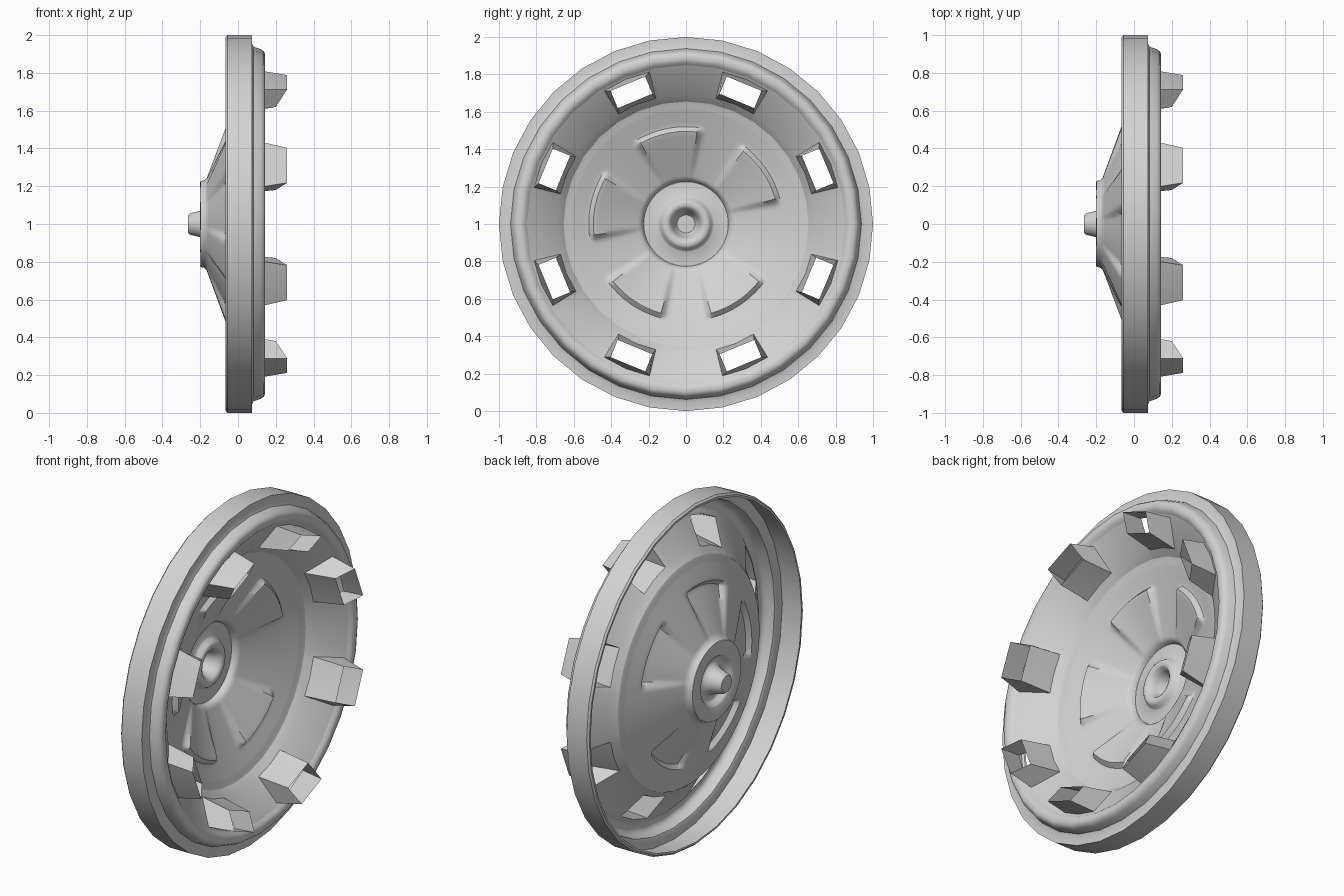
import bpy, bmesh, math

if "Cube" in bpy.data.objects:
    bpy.data.objects.remove(bpy.data.objects["Cube"], do_unlink=True)

grey = bpy.data.materials.new("light_grey")
grey.use_nodes = True
COLOUR = (0.65, 0.65, 0.65, 1)
grey.diffuse_color = COLOUR
grey.node_tree.nodes["Principled BSDF"].inputs["Base Color"].default_value = COLOUR

STEP = 360 / 32          # the rim has 32 sides


def point(x, r, deg):
    a = math.radians(deg)
    return (x, r * math.cos(a), 1 + r * math.sin(a))


def faceted(r, deg):
    """Radius at an angle on a 32-sided polygon."""
    half = math.radians(STEP / 2)
    return r * math.cos(half) / math.cos(math.radians(deg % STEP) - half)


def lathe(bm, profile, angles, bump=None, skip=None, polygon=False):
    """Sweep an (x, r) profile round the x axis, leaving out skipped faces."""
    rows = []
    for x, r in profile:
        rows.append([bm.verts.new(point(x + (bump(r, a) if bump else 0),
                                        faceted(r, a) if polygon else r, a))
                     for a in angles])
    n = len(angles)
    for i in range(len(rows) - 1):
        for j in range(n):
            if skip and skip(i, j):
                continue
            k = (j + 1) % n
            bm.faces.new((rows[i][j], rows[i][k], rows[i + 1][k], rows[i + 1][j]))
    return rows


def finish(name, bm, angle):
    bmesh.ops.remove_doubles(bm, verts=bm.verts, dist=1e-5)
    bmesh.ops.recalc_face_normals(bm, faces=bm.faces)
    mesh = bpy.data.meshes.new(name)
    bm.to_mesh(mesh)
    bm.free()
    mesh.materials.append(grey)
    ob = bpy.data.objects.new(name, mesh)
    bpy.context.collection.objects.link(ob)
    bpy.ops.object.select_all(action="DESELECT")
    ob.select_set(True)
    bpy.context.view_layer.objects.active = ob
    bpy.ops.object.shade_smooth_by_angle(angle=math.radians(angle))


# Outer rim: wall, step and rounded ridge
bm = bmesh.new()
rim = [(-0.065, 0.978), (-0.065, 0.99), (-0.055, 1), (0.075, 1), (0.075, 0.955),
       (0.082, 0.938), (0.12, 0.926), (0.137, 0.915), (0.143, 0.9),
       (0.143, 0.88), (0.137, 0.865), (0.122, 0.85)]
lathe(bm, rim, [i * STEP for i in range(32)])
finish("outer_rim", bm, 40)

# Sloping ring with eight openings, each drawn out into a tapered hollow clip
bm = bmesh.new()
offsets = [-STEP, -9, 0, 9, STEP, 2 * STEP]
angles = [22.5 + 45 * c + o for c in range(8) for o in offsets]
ring = [(0.122, 0.85), (0.115, 0.838), (0.02, 0.692), (-0.018, 0.655)]
rows = lathe(bm, ring, angles, polygon=True,
             skip=lambda i, j: i == 1 and j % len(offsets) in (1, 2))
for c in range(8):
    mid = 22.5 + 45 * c
    cols = [c * len(offsets) + k for k in (1, 2, 3)]
    base = [rows[1][j] for j in cols] + [rows[2][j] for j in reversed(cols)]
    tip = []
    for x, r, sides in ((0.26, 0.812, (-1, 0, 1)), (0.2, 0.712, (1, 0, -1))):
        for s in sides:
            a = math.radians(mid)
            t = 0.1 * s
            tip.append(bm.verts.new((x, r * math.cos(a) - t * math.sin(a),
                                     1 + r * math.sin(a) + t * math.cos(a))))
    for k in range(6):
        m = (k + 1) % 6
        bm.faces.new((base[k], base[m], tip[m], tip[k]))
finish("clip_ring", bm, 35)


# Dish with five pressed sector pads
def ramp(v):
    v = min(1, max(0, v))
    return v * v * (3 - 2 * v)


def pad(r, deg):
    nearest = min(abs((deg - 33.75 - 67.5 * k + 180) % 360 - 180) for k in range(5))
    side = math.radians(21.5 - nearest) * r
    return 0.13 * max(0, r - 0.22) * ramp(side / 0.03) * ramp((0.525 - r) / 0.035)


bm = bmesh.new()
dish = [(-0.018, 0.655), (-0.024, 0.64)]
dish += [(-0.168 + 0.368 * (r - 0.24), r) for r in
         [0.62 - 0.0125 * i for i in range(31)]]
dish += [(-0.18, 0.232), (-0.2, 0.226)]
lathe(bm, dish, [i * 2.25 for i in range(160)], bump=pad)
finish("dish", bm, 40)

# Hub plate with raised collar and hollow centre stub
bm = bmesh.new()
hub = [(-0.2, 0.226), (-0.2, 0.15), (-0.193, 0.14), (-0.172, 0.128), (-0.165, 0.118),
       (-0.165, 0.098), (-0.172, 0.086), (-0.2, 0.07), (-0.255, 0.056),
       (-0.264, 0.048), (-0.264, 0)]
lathe(bm, hub[:-1], [i * 7.5 for i in range(48)])
rim_edge = [v for v in bm.verts if v.co.x < -0.26]
bm.faces.new(rim_edge)
finish("hub", bm, 40)
